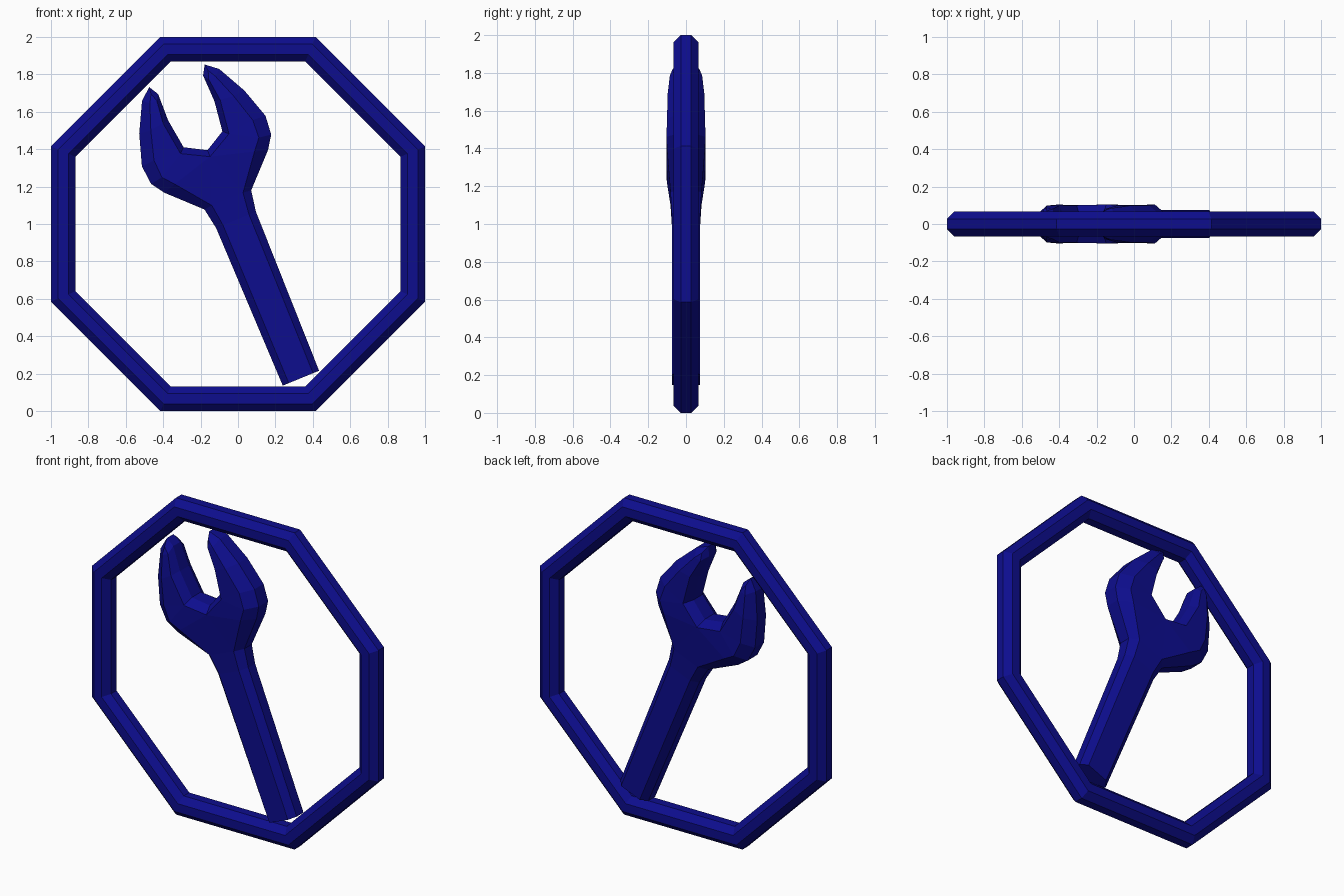
import bpy, bmesh, math

if "Cube" in bpy.data.objects:
    bpy.data.objects.remove(bpy.data.objects["Cube"])

blue = bpy.data.materials.new("dark blue")
blue.diffuse_color = (0.004, 0.004, 0.27, 1)
blue.use_nodes = True
blue.node_tree.nodes["Principled BSDF"].inputs["Base Color"].default_value = blue.diffuse_color


def finish(bm, name):
    bmesh.ops.recalc_face_normals(bm, faces=bm.faces)
    mesh = bpy.data.meshes.new(name)
    bm.to_mesh(mesh)
    bm.free()
    mesh.materials.append(blue)
    obj = bpy.data.objects.new(name, mesh)
    bpy.context.collection.objects.link(obj)
    return obj


# Octagonal frame: an eight-sided tube swept around eight corners
bm = bmesh.new()
N = 8
step = 2 * math.pi / N
tube = 0.066 / math.cos(step / 2)
rings = []
for i in range(N):
    a = (i + 0.5) * step
    ring = []
    for j in range(N):
        b = (j + 0.5) * step
        r = (0.934 + tube * math.cos(b)) / math.cos(step / 2)
        ring.append(bm.verts.new((r * math.cos(a), tube * math.sin(b),
                                  1.0 + r * math.sin(a))))
    rings.append(ring)
for i in range(N):
    p, q = rings[i], rings[(i + 1) % N]
    for j in range(N):
        k = (j + 1) % N
        bm.faces.new((p[j], p[k], q[k], q[j]))
finish(bm, "octagon_frame")

# Half of the wrench, from handle end round the jaw to the slot floor:
# (edge along, edge across, face along, face across, half thickness)
HALF = [
    (0.035, 0.105, 0.035, 0.070, 0.075),
    (0.950, 0.115, 0.950, 0.075, 0.075),
    (1.065, 0.135, 1.070, 0.090, 0.082),
    (1.230, 0.300, 1.250, 0.230, 0.100),
    (1.300, 0.347, 1.310, 0.280, 0.104),
    (1.405, 0.357, 1.410, 0.285, 0.100),
    (1.572, 0.304, 1.565, 0.240, 0.098),
    (1.730, 0.223, 1.700, 0.190, 0.085),
    (1.782, 0.160, 1.745, 0.165, 0.070),
    (1.730, 0.130, 1.700, 0.150, 0.080),
    (1.580, 0.134, 1.575, 0.165, 0.098),
    (1.415, 0.112, 1.390, 0.140, 0.100),
    (1.352, 0.000, 1.315, 0.000, 0.104),
]
LAST = len(HALF) - 1
TILT = math.radians(22.3)
C, S = math.cos(TILT), math.sin(TILT)

bm = bmesh.new()


def point(along, across, y):
    v = 0.378 + across
    return bm.verts.new((v * C - along * S, y, along * C + v * S))


# Each column has four points: front face, front edge, back edge, back face
cols = {}
for side in (1, -1):
    for i, (eu, ew, fu, fw, t) in enumerate(HALF):
        if i == LAST and side == -1:
            cols[side, i] = cols[1, i]
            continue
        cols[side, i] = [point(fu, side * fw, -t),
                         point(eu, side * ew, -t * 0.45),
                         point(eu, side * ew, t * 0.45),
                         point(fu, side * fw, t)]

# Rounded rim
for side in (1, -1):
    for i in range(LAST):
        p, q = cols[side, i], cols[side, i + 1]
        for j in range(3):
            bm.faces.new((p[j], p[j + 1], q[j + 1], q[j]))

# Front and back of the handle, head and jaws
for j in (0, 3):
    for i in (0, 1):
        bm.faces.new((cols[1, i][j], cols[1, i + 1][j],
                      cols[-1, i + 1][j], cols[-1, i][j]))
    bm.faces.new((cols[1, 2][j], cols[1, LAST][j], cols[-1, 2][j]))
    for side in (1, -1):
        for face in ((2, 3, 12), (3, 4, 11, 12), (4, 5, 11),
                     (5, 6, 10, 11), (6, 7, 9, 10), (7, 8, 9)):
            bm.faces.new([cols[side, k][j] for k in face])

# Flat handle end
bm.faces.new(cols[1, 0] + cols[-1, 0][::-1])
finish(bm, "wrench")
